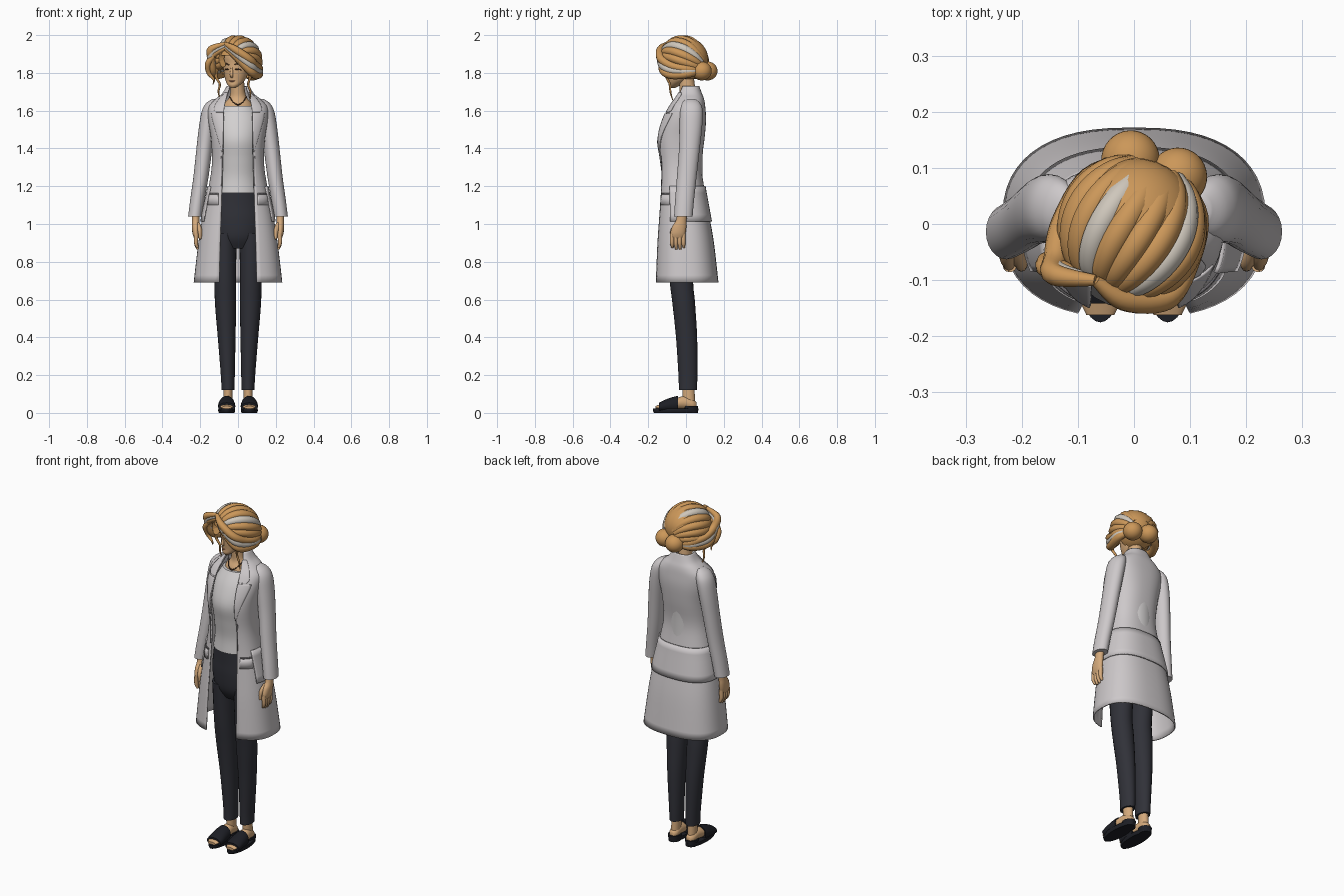
import bpy, bmesh
from math import sin, cos, asin, pi, radians

cube = bpy.data.objects.get("Cube")
if cube:
    bpy.data.objects.remove(cube, do_unlink=True)


def material(name, r, g, b):
    m = bpy.data.materials.new(name)
    m.use_nodes = True
    m.diffuse_color = (r, g, b, 1)
    m.node_tree.nodes["Principled BSDF"].inputs["Base Color"].default_value = (r, g, b, 1)
    return m


SKIN = material("skin", .66, .40, .20)
HAIR = material("hair", .60, .31, .10)
STREAK = material("pale_streak", .62, .57, .50)
COAT = material("coat_white", .61, .58, .59)
SHIRT = material("shirt_white", .65, .63, .63)
PANTS = material("charcoal_cloth", .030, .031, .040)
SHOE = material("black_leather", .012, .013, .018)
BROWN = material("lash_brown", .10, .045, .02)
LIPS = material("lips", .50, .22, .13)
TRIM = material("seam_grey", .16, .15, .16)


def finish(name, bm, mat, mirror=False, thick=0, angle=55):
    me = bpy.data.meshes.new(name)
    bm.to_mesh(me)
    bm.free()
    me.materials.clear()
    me.materials.append(mat)
    me.shade_smooth()
    me.set_sharp_from_angle(angle=radians(angle))
    ob = bpy.data.objects.new(name, me)
    bpy.context.collection.objects.link(ob)
    if thick:
        mod = ob.modifiers.new("thickness", "SOLIDIFY")
        mod.thickness, mod.offset = thick, -1
    if mirror:
        ob.modifiers.new("mirror", "MIRROR").use_mirror_merge = False
    return ob


def dense(rows, k=5):
    """Smooth curve through all rows."""
    out = []
    for i in range(len(rows) - 1):
        quad = zip(rows[max(i - 1, 0)], rows[i], rows[i + 1], rows[min(i + 2, len(rows) - 1)])
        quad = list(quad)
        for s in range(k):
            t = s / k
            out.append([b + .5 * t * (c - a + t * (2 * a - 5 * b + 4 * c - d + t * (3 * (b - c) + d - a)))
                        for a, b, c, d in quad])
    return out + [list(rows[-1])]


def skin_rings(bm, rings, closed):
    vs = [[bm.verts.new(p) for p in ring] for ring in rings]
    n = len(vs[0])
    for lo, hi in zip(vs, vs[1:]):
        for j in range(n if closed else n - 1):
            q = (j + 1) % n
            bm.faces.new((lo[j], lo[q], hi[q], hi[j]))
    return vs


def loft(name, rows, mat, axis="z", mirror=False, n=24, k=5):
    """Closed body from (position, centre a, centre b, radius a, radius b)."""
    rings = []
    for t, ca, cb, ra, rb in dense(rows, k):
        ring = [(ca + ra * sin(2 * pi * j / n), cb - rb * cos(2 * pi * j / n)) for j in range(n)]
        rings.append([(a, b, t) if axis == "z" else (a, t, b) for a, b in ring])
    bm = bmesh.new()
    vs = skin_rings(bm, rings, True)
    bm.faces.new(vs[0])
    bm.faces.new(vs[-1])
    bmesh.ops.recalc_face_normals(bm, faces=bm.faces)
    return finish(name, bm, mat, mirror)


def tube(name, points, mat, mirror=False):
    """Tapered strand through (x, y, z, radius)."""
    cu = bpy.data.curves.new(name, "CURVE")
    cu.dimensions, cu.bevel_depth, cu.bevel_resolution, cu.use_fill_caps = "3D", 1, 3, True
    pts = dense(points, 6)
    sp = cu.splines.new("POLY")
    sp.points.add(len(pts) - 1)
    for p, (x, y, z, r) in zip(sp.points, pts):
        p.co, p.radius = (x, y, z, 1), max(r, .0008)
    tmp = bpy.data.objects.new(name + "_path", cu)
    bpy.context.collection.objects.link(tmp)
    me = bpy.data.meshes.new_from_object(tmp.evaluated_get(bpy.context.evaluated_depsgraph_get()))
    bm = bmesh.new()
    bm.from_mesh(me)
    bpy.data.objects.remove(tmp, do_unlink=True)
    bpy.data.meshes.remove(me)
    return finish(name, bm, mat, mirror)


def ball(name, centre, size, mat, drop=None):
    bm = bmesh.new()
    bmesh.ops.create_uvsphere(bm, u_segments=32, v_segments=20, radius=1)
    bmesh.ops.scale(bm, vec=size, verts=bm.verts)
    bmesh.ops.translate(bm, vec=centre, verts=bm.verts)
    if drop:
        gone = [f for f in bm.faces if drop(f.calc_center_median())]
        bmesh.ops.delete(bm, geom=gone, context="FACES")
    return finish(name, bm, mat)


# Coat: open-fronted shell of (z, front y, back y, half width, half opening)
E = 2.5
coat_rows = dense([
    (.69, -.168, .172, .235, .10), (.90, -.16, .148, .21, .095), (1.05, -.15, .122, .186, .09),
    (1.2, -.143, .095, .155, .086), (1.32, -.145, .082, .138, .083), (1.45, -.157, .098, .143, .08),
    (1.55, -.13, .106, .158, .078), (1.62, -.092, .102, .158, .074), (1.66, -.065, .096, .122, .066),
    (1.69, -.048, .085, .085, .057), (1.73, -.03, .07, .06, .045)], 4)


def shell(name, rows, n=48):
    rings = []
    for z, yf, yb, rx, gap in rows:
        a0 = asin(min(gap / rx, .99) ** (E / 2))
        ring = []
        for j in range(n + 1):
            a = a0 + (2 * pi - 2 * a0) * j / n
            s, c = sin(a), cos(a)
            x = rx * abs(s) ** (2 / E) * (1 if s > 0 else -1)
            y = (yf + yb) / 2 - (yb - yf) / 2 * abs(c) ** (2 / E) * (1 if c > 0 else -1)
            ring.append((x, y, z))
        rings.append(ring)
    bm = bmesh.new()
    skin_rings(bm, rings, False)
    return finish(name, bm, COAT, thick=.008)


def front_y(x, z):
    for lo, hi in zip(coat_rows, coat_rows[1:]):
        if lo[0] <= z <= hi[0]:
            f = (z - lo[0]) / (hi[0] - lo[0])
            _, yf, yb, rx, _ = [a + (b - a) * f for a, b in zip(lo, hi)]
            s = min(x / rx, .98) ** (E / 2)
            return (yf + yb) / 2 - (yb - yf) / 2 * (1 - s * s) ** (1 / E)


def patch(name, rows, mat, lift=.006, cols=8):
    """Thin plate lying on the coat front, from (z, inner x, outer x)."""
    rings = []
    for z, x0, x1 in rows:
        xs = [x0 + (x1 - x0) * j / cols for j in range(cols + 1)]
        rings.append([(x, front_y(x, z) - lift, z) for x in xs])
    bm = bmesh.new()
    skin_rings(bm, rings, False)
    return finish(name, bm, mat, True, lift)


shell("coat", coat_rows)
shell("coat_back_tier", [(z, yf - .007, yb + .009, rx + .007, rx * .96)
                         for z, yf, yb, rx, g in coat_rows if 1.0 < z < 1.22])
patch("lapels", dense([(1.38, .081, .086), (1.47, .079, .112), (1.55, .077, .136), (1.585, .076, .142)]), COAT)
patch("collar", dense([(1.592, .075, .118), (1.61, .074, .128), (1.65, .067, .11), (1.695, .054, .072)]), COAT)
patch("pocket_flaps", [(1.10, .105, .162), (1.13, .105, .16), (1.155, .106, .156)], COAT)
patch("pocket_seams", [(1.155, .105, .157), (1.163, .105, .156)], TRIM)
patch("button_edge", [(z, .088, .0905) for z in (1.2, 1.24, 1.28, 1.32, 1.36)], TRIM, .002, 1)

# Sleeves
loft("sleeves", [(1.04, .227, -.014, .037, .049), (1.12, .216, -.008, .038, .05), (1.25, .196, .004, .04, .052),
                 (1.4, .178, .018, .042, .055), (1.52, .162, .026, .044, .06), (1.6, .147, .028, .044, .06),
                 (1.64, .132, .027, .036, .048), (1.662, .118, .026, .018, .025)], COAT, mirror=True)
# Hands
loft("hands", [(.925, .221, -.045, .012, .034), (.95, .223, -.043, .018, .04), (.985, .224, -.036, .02, .038),
               (1.02, .224, -.025, .02, .028), (1.07, .224, -.016, .022, .028)], SKIN, mirror=True, n=16)
for i in range(4):
    y = -.074 + .02 * i
    tip = .862 + .008 * abs(i - 1.5)
    tube(f"finger_{i + 1}", [(.221, y, .95, .012), (.222, y, .90, .011), (.214, y + .003, tip, .006)], SKIN, True)
tube("thumb", [(.212, -.045, 1.0, .012), (.202, -.07, .965, .012), (.2, -.078, .92, .007)], SKIN, True)

# Shirt, chest and necklace
loft("shirt", [(1.165, 0, -.02, .125, .113), (1.25, 0, -.02, .115, .108), (1.35, 0, -.026, .117, .114),
               (1.45, 0, -.03, .124, .122), (1.55, 0, -.015, .122, .102), (1.625, 0, .005, .09, .075)], SHIRT, n=32)
loft("neck", [(1.59, 0, .01, .09, .068), (1.635, 0, .01, .075, .062), (1.67, 0, .01, .047, .045),
              (1.71, -.002, .008, .038, .042), (1.79, -.005, 0, .036, .04)], SKIN)
tube("necklace", [(-.045, -.02, 1.675, .0025), (-.025, -.052, 1.645, .0025), (0, -.062, 1.632, .004),
                  (.025, -.052, 1.645, .0025), (.045, -.02, 1.675, .0025)], BROWN)

# Trousers
loft("trouser_hips", [(.87, 0, -.018, .09, .06), (.93, 0, -.015, .125, .095), (1.02, 0, -.015, .14, .105),
                      (1.1, 0, -.02, .132, .1), (1.185, 0, -.022, .118, .1)], PANTS, n=32)
loft("trouser_legs", [(.12, .053, .01, .034, .048), (.2, .054, .01, .037, .05), (.4, .06, .003, .047, .056),
                      (.58, .066, -.012, .056, .06), (.72, .068, -.025, .057, .064),
                      (.95, .069, -.018, .063, .088)], PANTS, mirror=True)

# Feet and slip-on sandals
loft("ankles", [(.03, .054, .018, .024, .032), (.07, .054, .015, .024, .033), (.14, .053, .012, .024, .032)],
     SKIN, mirror=True, n=16)
loft("feet", [(-.162, .06, .028, .025, .008), (-.13, .06, .034, .037, .014), (-.07, .06, .045, .037, .026),
              (-.01, .057, .055, .031, .034), (.035, .055, .045, .027, .028), (.055, .054, .04, .015, .016)],
     SKIN, "y", True, 20)
loft("soles", [(0, .06, -.055, .041, .115), (.012, .06, -.055, .045, .12), (.022, .06, -.055, .044, .12)],
     SHOE, mirror=True, n=32, k=2)
loft("heels", [(0, .056, .027, .032, .036), (.036, .056, .024, .036, .04)], SHOE, mirror=True, k=1)
loft("sandal_straps", [(-.142, .06, .03, .045, .024), (-.11, .06, .036, .046, .034), (-.07, .06, .042, .044, .042),
                       (-.042, .059, .046, .041, .044)], SHOE, "y", True)

# Head, facing -y here and turned at the end
head = [loft("face", [(1.72, 0, -.075, .012, .012), (1.735, 0, -.065, .032, .031), (1.76, 0, -.045, .051, .05),
                      (1.8, 0, -.03, .064, .069), (1.85, 0, -.02, .07, .08), (1.9, 0, -.015, .068, .085),
                      (1.95, 0, -.01, .04, .05)], SKIN, n=32)]
head += [
    tube("nose", [(0, -.094, 1.835, .005), (0, -.099, 1.805, .008), (0, -.102, 1.787, .009),
                  (0, -.092, 1.778, .006)], SKIN),
    tube("eyelashes", [(.016, -.096, 1.817, .002), (.03, -.091, 1.82, .0045), (.047, -.077, 1.815, .002)], BROWN, True),
    tube("eyebrows", [(.014, -.101, 1.842, .002), (.033, -.093, 1.849, .0035), (.053, -.074, 1.843, .002)], BROWN, True),
    tube("mouth", [(-.017, -.09, 1.757, .002), (0, -.097, 1.756, .004), (.017, -.09, 1.757, .002)], LIPS)]

# Hair: cap, swept locks, fringe, bun and loose strands
CY, CZ, RX, RY, RZ = -.008, 1.875, .116, .126, .114
head.append(ball("hair_cap", (0, CY, CZ), (RX, RY, RZ), HAIR,
                 lambda c: (c.y < -.03 and c.z < 1.9) or (c.y < .01 and c.z < 1.8)))
LOCKS = 12
for i in range(LOCKS):
    path = []
    for s in range(8):
        t = .5 + 2.2 * s / 7
        phi = radians(-108 + 216 * i / (LOCKS - 1)) + .22 * (t - 1.5)
        path.append((RX * .94 * sin(phi) * sin(t), CY - RY * .94 * cos(t),
                     CZ + RZ * .94 * cos(phi) * sin(t) - .06 * (t / pi) ** 3,
                     .012 + .013 * sin(t)))
    head.append(tube(f"swept_lock_{i + 1}", path, STREAK if i in (4, 8) else HAIR))
for side, name in ((-1, "right"), (1, "left")):
    out = .012 if side < 0 else 0
    for j, drop in enumerate((0, .03, .06)):
        head.append(tube(f"{name}_fringe_{j + 1}", [
            (-.03, -.118, 1.955 - drop * .4, .01),
            (-.03 + side * (.06 + out), -.133 + drop * .2, 1.925 - drop * .6, .02),
            (side * (.098 + out), -.105 + drop * .2, 1.875 - drop, .022),
            (side * (.112 + out / 2), -.04, 1.838 - drop * .8, .023),
            (side * .10, .05, 1.82 - drop * .4, .022),
            (side * .04, .11, 1.815, .012)], STREAK if j == 1 else HAIR))
    head.append(tube(f"{name}_loose_strand", [
        (side * .088, -.085, 1.83, .012), (side * .096, -.075, 1.78, .008),
        (side * .08, -.062, 1.74, .006), (side * .09, -.055, 1.70, .005),
        (side * .082, -.045, 1.655, .002)], HAIR))
    head.append(ball(f"{name}_bun_lobe", (side * .045, .105, 1.81), (.052, .053, .05), HAIR))
head.append(tube("right_face_curl", [(-.09, -.128, 1.89, .012), (-.122, -.128, 1.85, .016), (-.125, -.11, 1.80, .012),
                                     (-.10, -.10, 1.765, .006), (-.108, -.09, 1.74, .002)], HAIR))
for ob in head:
    ob.rotation_euler.z = radians(-20)
